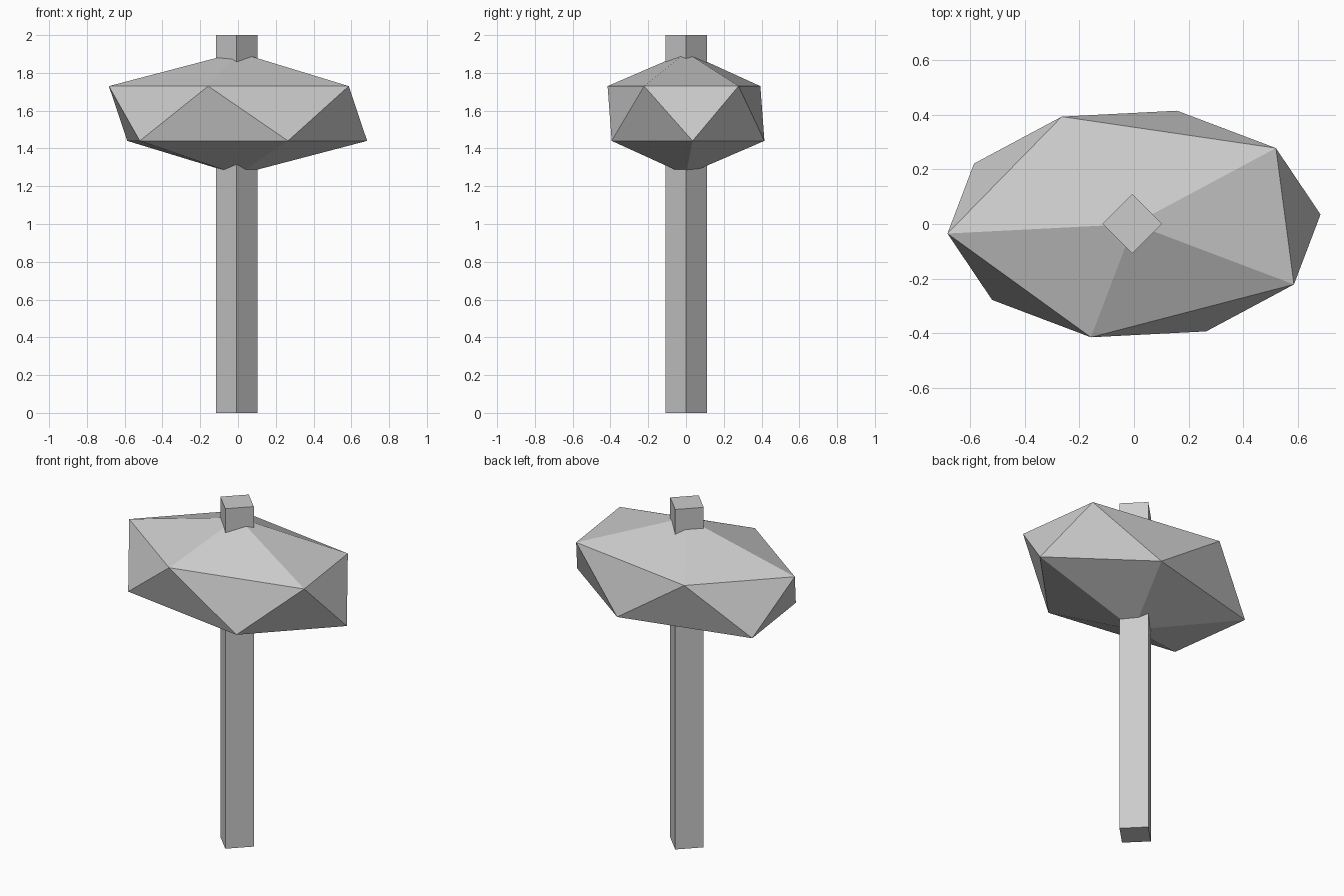
import bpy
from math import radians
from mathutils import Matrix

if "Cube" in bpy.data.objects:
    bpy.data.objects.remove(bpy.data.objects["Cube"])

# handle: square post standing corner-on to the front
bpy.ops.mesh.primitive_cylinder_add(vertices=4, radius=0.109, depth=2.0,
                                    location=(-0.007, 0.001, 1.0))
handle = bpy.context.object
handle.name = "handle"

# stone head: twenty-sided rock, turned and then stretched sideways
bpy.ops.mesh.primitive_ico_sphere_add(subdivisions=1, radius=1.0)
head = bpy.context.object
head.name = "stone_head"
head.data.transform(Matrix.Diagonal((0.767, 0.477, 0.324, 1.0))
                    @ Matrix.Rotation(radians(40.7), 4, 'Z'))
head.location = (0, 0, 1.585)
